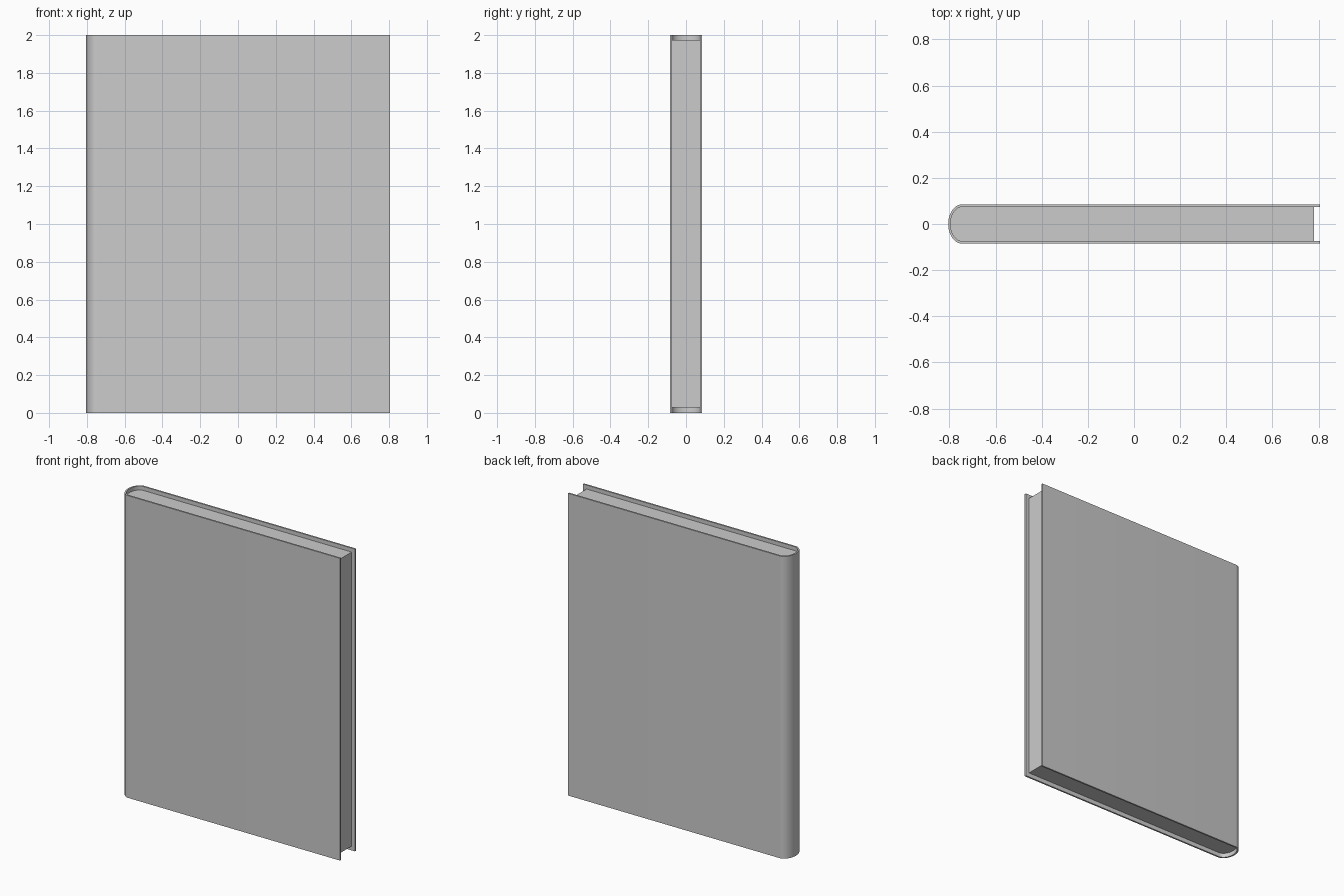
import bpy, bmesh, math

if "Cube" in bpy.data.objects:
    bpy.data.objects.remove(bpy.data.objects["Cube"])

SEG = 24


def spine_arc(cx, rx, ry):
    # Half ellipse bulging to -x, running from +y to -y
    return [(cx - rx * math.sin(math.pi * i / SEG), ry * math.cos(math.pi * i / SEG))
            for i in range(SEG + 1)]


def extrude_outline(name, outline, z0, z1):
    bm = bmesh.new()
    face = bm.faces.new([bm.verts.new((x, y, z0)) for x, y in outline])
    top = bmesh.ops.extrude_face_region(bm, geom=[face])["geom"]
    bmesh.ops.translate(bm, vec=(0, 0, z1 - z0),
                        verts=[g for g in top if isinstance(g, bmesh.types.BMVert)])
    bmesh.ops.recalc_face_normals(bm, faces=bm.faces)
    mesh = bpy.data.meshes.new(name)
    bm.to_mesh(mesh)
    bm.free()
    obj = bpy.data.objects.new(name, mesh)
    bpy.context.collection.objects.link(obj)
    bpy.ops.object.select_all(action="DESELECT")
    obj.select_set(True)
    bpy.context.view_layer.objects.active = obj
    bpy.ops.object.shade_smooth_by_angle(angle=math.radians(30))
    return obj


OUT_Y, IN_Y, EDGE_X, SPINE_X = 0.085, 0.074, 0.805, -0.745
inner = spine_arc(SPINE_X, 0.05, IN_Y)

# Cover: two boards joined by a rounded spine
cover = ([(EDGE_X, OUT_Y)] + spine_arc(SPINE_X, 0.06, OUT_Y) + [(EDGE_X, -OUT_Y)]
         + [(EDGE_X, -IN_Y)] + inner[::-1] + [(EDGE_X, IN_Y)])
extrude_outline("cover", cover, 0.0, 2.0)

# Page block: fills the cover, set back from the three open edges
pages = [(0.78, IN_Y)] + inner + [(0.78, -IN_Y)]
extrude_outline("pages", pages, 0.028, 1.974)
